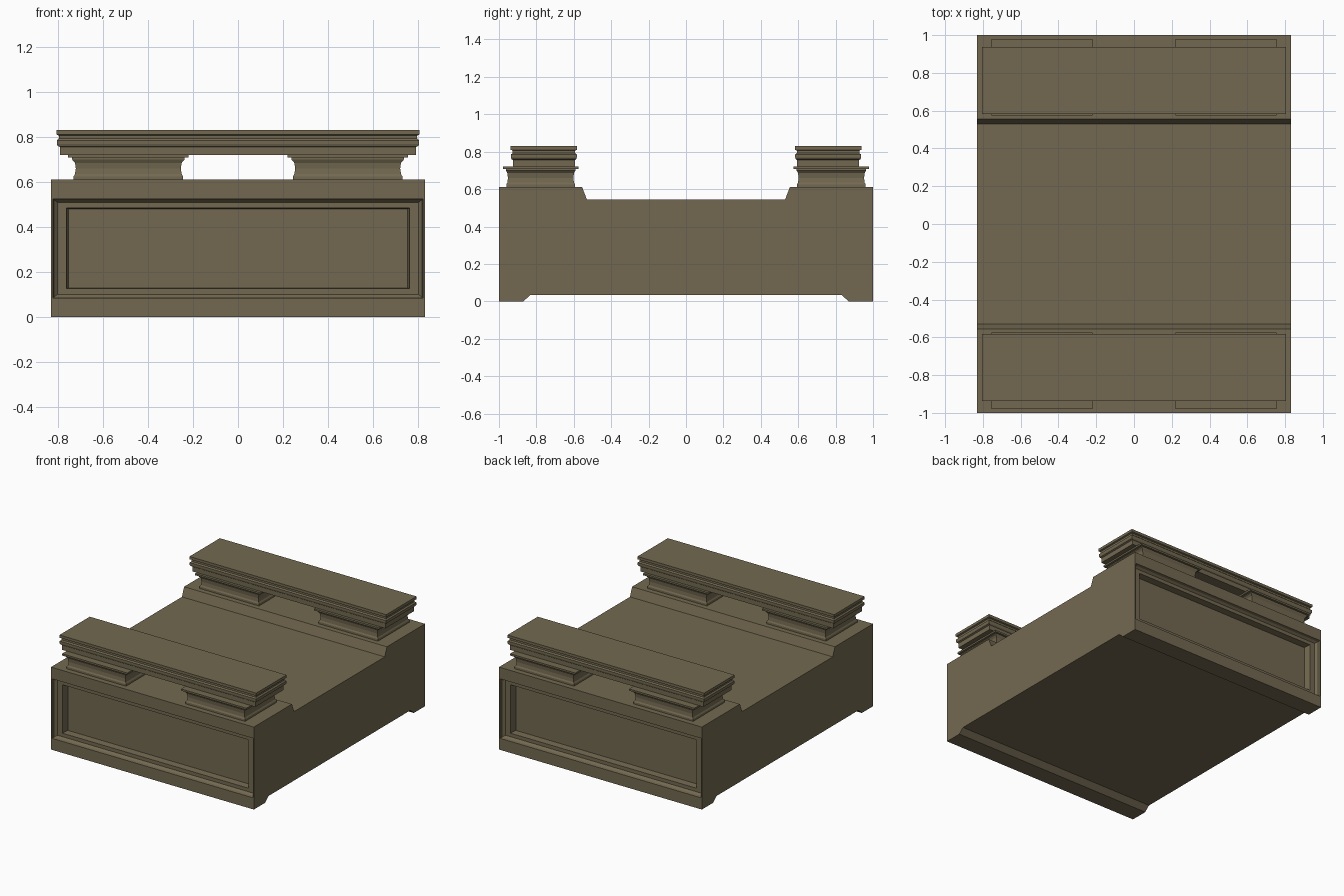
import bpy, bmesh

if "Cube" in bpy.data.objects:
    bpy.data.objects.remove(bpy.data.objects["Cube"])

stone = bpy.data.materials.new("olive_stone")
stone.diffuse_color = (0.171, 0.141, 0.082, 1)
stone.use_nodes = True
stone.node_tree.nodes["Principled BSDF"].inputs["Base Color"].default_value = stone.diffuse_color


def finish(bm, name):
    bmesh.ops.remove_doubles(bm, verts=bm.verts, dist=1e-5)
    bmesh.ops.recalc_face_normals(bm, faces=bm.faces)
    me = bpy.data.meshes.new(name)
    bm.to_mesh(me)
    bm.free()
    me.materials.append(stone)
    ob = bpy.data.objects.new(name, me)
    bpy.context.collection.objects.link(ob)
    return ob


def loft(bm, rings, cap_start=True):
    """Join successive four-cornered rings with quads and cap the ends."""
    loops = [[bm.verts.new(p) for p in r] for r in rings]
    for a, b in zip(loops, loops[1:]):
        for i in range(4):
            j = (i + 1) % 4
            bm.faces.new((a[i], a[j], b[j], b[i]))
    if cap_start:
        bm.faces.new(loops[0])
    bm.faces.new(loops[-1])


def moulding(name, cx, cy, profile):
    """Rectangular stack from (z, half x, half y) levels."""
    bm = bmesh.new()
    loft(bm, [[(cx + sx * hx, cy + sy * hy, z)
               for sx, sy in ((-1, -1), (1, -1), (1, 1), (-1, 1))]
              for z, hx, hy in profile])
    return finish(bm, name)


# Body: side profile extruded across x, ends left open for the panels
W = 0.83
half = [(0.83, 0.035), (0.87, 0), (1, 0), (1, 0.61), (0.555, 0.61), (0.53, 0.545)]
outline = half + [(-y, z) for y, z in reversed(half)]
bm = bmesh.new()
left = [bm.verts.new((-W, y, z)) for y, z in outline]
right = [bm.verts.new((W, y, z)) for y, z in outline]
bm.faces.new(left)
bm.faces.new(right)
n = len(outline)
for i in range(n):
    j = (i + 1) % n
    if abs(outline[i][0]) == 1 and outline[i][0] == outline[j][0]:
        continue
    bm.faces.new((left[i], left[j], right[j], right[i]))

# Recessed panels front and back: (half x, low z, high z, depth)
panel = [(W, 0, 0.61, 0), (0.822, 0.085, 0.525, 0), (0.818, 0.088, 0.522, 0.02),
         (0.802, 0.1, 0.51, 0.035), (0.762, 0.126, 0.484, 0.035),
         (0.752, 0.13, 0.48, 0.085)]
for s in (-1, 1):
    loft(bm, [[(-hx, s * (1 - d), z0), (hx, s * (1 - d), z0),
               (hx, s * (1 - d), z1), (-hx, s * (1 - d), z1)]
              for hx, z0, z1, d in panel], cap_start=False)
finish(bm, "base_block")

# Moulded feet and the rails they carry, at front and back
foot = [(0.61, 0.243, 0.184), (0.625, 0.243, 0.184), (0.635, 0.237, 0.178),
        (0.66, 0.233, 0.175), (0.685, 0.237, 0.178), (0.7, 0.25, 0.186),
        (0.708, 0.25, 0.186), (0.708, 0.267, 0.202), (0.721, 0.267, 0.202)]
rail = [(0.72, 0.79, 0.166), (0.755, 0.79, 0.166), (0.76, 0.8, 0.173),
        (0.768, 0.804, 0.176), (0.785, 0.804, 0.176), (0.793, 0.795, 0.167),
        (0.806, 0.795, 0.167), (0.81, 0.805, 0.177), (0.83, 0.805, 0.177)]
for s, place in ((-1, "front"), (1, "back")):
    moulding(place + "_rail", 0, s * 0.76, rail)
    for t, side in ((-1, "left"), (1, "right")):
        moulding(place + "_" + side + "_foot", t * 0.487, s * 0.777, foot)
